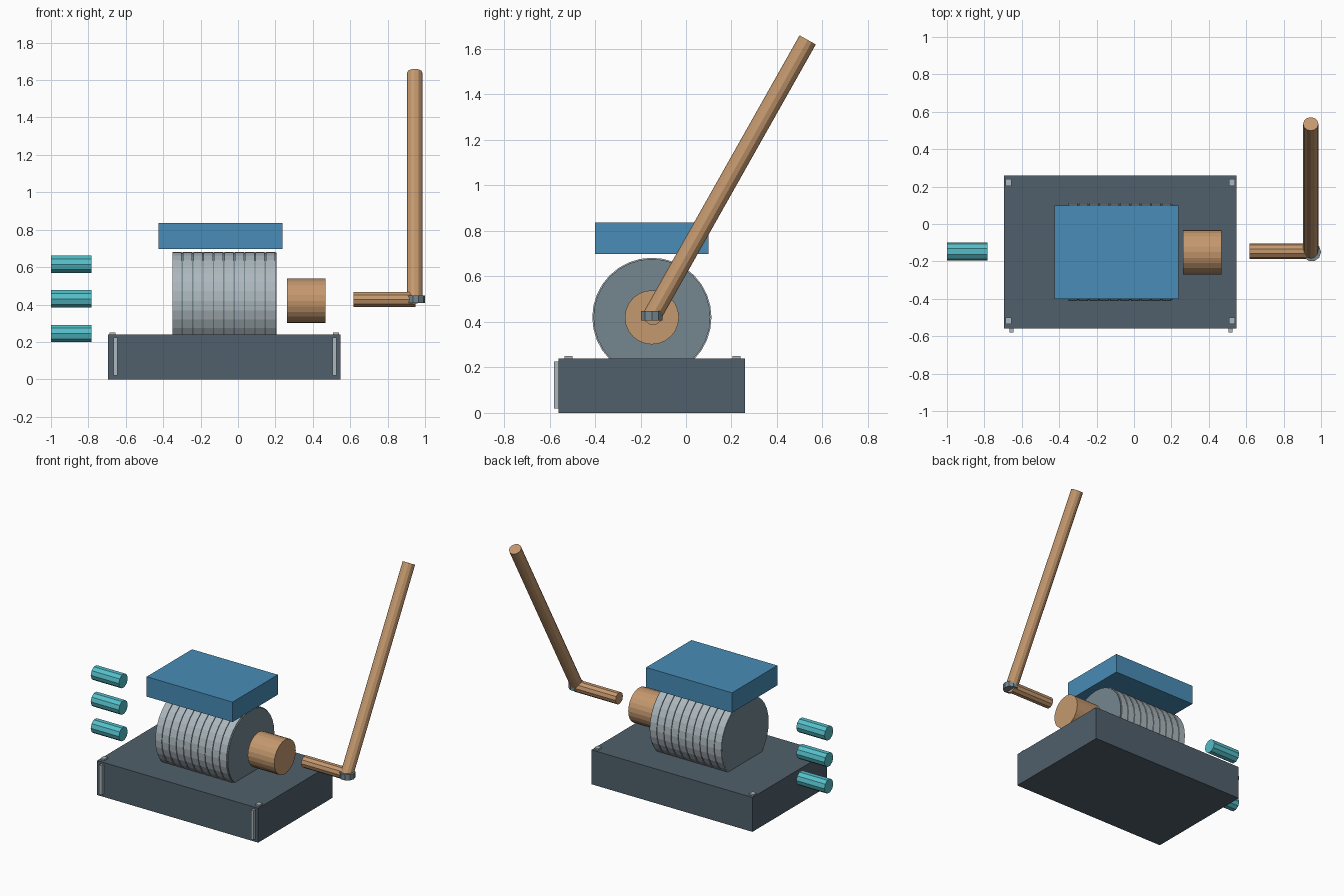
import bpy
import bmesh
import math
from mathutils import Vector, Matrix

cube = bpy.data.objects.get("Cube")
if cube:
    bpy.data.objects.remove(cube, do_unlink=True)


def material(name, rgb):
    # Convert 0-255 display values to linear
    lin = [((c / 255 + 0.055) / 1.055) ** 2.4 for c in rgb] + [1.0]
    mat = bpy.data.materials.new(name)
    mat.diffuse_color = lin
    mat.use_nodes = True
    mat.node_tree.nodes["Principled BSDF"].inputs["Base Color"].default_value = lin
    return mat


SLATE = material("dark slate", (80, 96, 107))
STEEL = material("steel grey", (117, 135, 144))
LIGHT = material("light grey", (172, 183, 189))
BLUE = material("blue", (72, 140, 183))
COPPER = material("copper tan", (196, 152, 110))
TEAL = material("teal", (84, 190, 200))


def finish(bm, name, mat):
    mesh = bpy.data.meshes.new(name)
    bm.to_mesh(mesh)
    bm.free()
    mesh.materials.append(mat)
    obj = bpy.data.objects.new(name, mesh)
    bpy.context.collection.objects.link(obj)
    return obj


def box(name, low, high, mat):
    low, high = Vector(low), Vector(high)
    bm = bmesh.new()
    bmesh.ops.create_cube(bm, size=1, matrix=Matrix.Translation((low + high) / 2)
                          @ Matrix.Diagonal(high - low).to_4x4())
    return finish(bm, name, mat)


def rod(name, start, end, radius, sides, mat):
    start, end = Vector(start), Vector(end)
    axis = end - start
    turn = axis.to_track_quat('Z', 'Y').to_matrix().to_4x4()
    bm = bmesh.new()
    bmesh.ops.create_cone(
        bm, cap_ends=True, segments=sides, radius1=radius, radius2=radius, depth=axis.length,
        matrix=Matrix.Translation((start + end) / 2) @ turn @ Matrix.Rotation(math.pi / 2, 4, 'Z'))
    return finish(bm, name, mat)


AXIS_Y, AXIS_Z = -0.15, 0.42

# Base block with corner studs and front strips
box("base", (-0.695, -0.56, 0), (0.548, 0.26, 0.24), SLATE)
for side, x in (("right", -0.672), ("left", 0.524)):
    for end, y in (("front", -0.517), ("back", 0.222)):
        box(f"{end}_{side}_stud", (x - 0.016, y - 0.018, 0.235), (x + 0.016, y + 0.018, 0.25), LIGHT)
for side, x in (("right", -0.655), ("left", 0.516)):
    box(f"{side}_front_strip", (x - 0.011, -0.58, 0.02), (x + 0.011, -0.555, 0.225), LIGHT)

# Drum core wrapped in ten bands with narrow gaps
rod("drum_core", (-0.351, AXIS_Y, AXIS_Z), (0.206, AXIS_Y, AXIS_Z), 0.257, 32, STEEL)
pitch = 0.0555
for i in range(10):
    x = -0.35 + i * pitch
    rod(f"drum_band_{i + 1}", (x, AXIS_Y, AXIS_Z), (x + pitch - 0.007, AXIS_Y, AXIS_Z), 0.262, 32, LIGHT)

# Top box
box("top_box", (-0.425, -0.40, 0.698), (0.238, 0.10, 0.837), BLUE)

# Hub, shaft, collar and lever
rod("hub", (0.263, AXIS_Y, AXIS_Z), (0.468, AXIS_Y, AXIS_Z), 0.119, 24, COPPER)
rod("crank_shaft", (0.617, -0.145, 0.427), (0.95, -0.145, 0.427), 0.041, 10, COPPER)
rod("crank_lever", (0.945, -0.15, 0.425), (0.945, 0.535, 1.64), 0.041, 12, COPPER)
rod("crank_collar", (0.95, AXIS_Y, 0.407), (0.95, AXIS_Y, 0.447), 0.05, 10, STEEL)

# Column of three terminal pins
for i, z in enumerate((0.245, 0.43, 0.615)):
    rod(f"terminal_pin_{i + 1}", (-1.0, -0.147, z), (-0.783, -0.147, z), 0.049, 10, TEAL)
